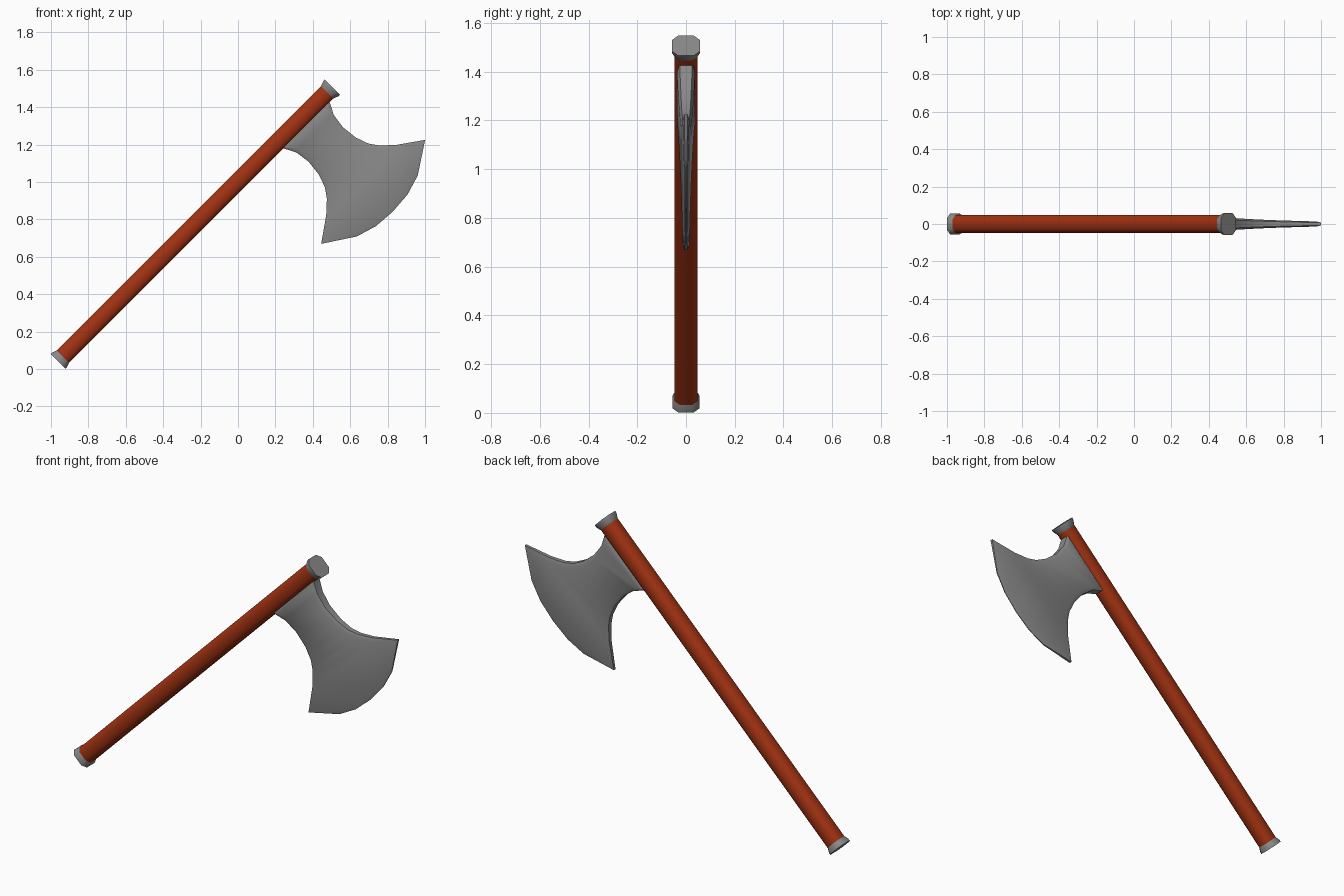
import bpy, bmesh, math
from mathutils import Matrix, Vector

cube = bpy.data.objects.get("Cube")
if cube:
    bpy.data.objects.remove(cube, do_unlink=True)


def material(name, rgb):
    m = bpy.data.materials.new(name)
    m.use_nodes = True
    m.diffuse_color = (*rgb, 1)
    m.node_tree.nodes["Principled BSDF"].inputs["Base Color"].default_value = (*rgb, 1)
    return m


wood = material("red_brown_wood", (0.36, 0.032, 0.006))
steel = material("grey_steel", (0.25, 0.25, 0.25))

# Local frame: z runs up the handle, x points toward the cutting edge
LENGTH = 2.073
FRAME = Matrix.Translation((-0.961, 0, 0.041)) @ Matrix.Rotation(math.radians(45), 4, "Y")


def finish(bm, name, mat, angle):
    bmesh.ops.recalc_face_normals(bm, faces=bm.faces)
    bm.transform(FRAME)
    mesh = bpy.data.meshes.new(name)
    bm.to_mesh(mesh)
    bm.free()
    mesh.materials.append(mat)
    ob = bpy.data.objects.new(name, mesh)
    bpy.context.collection.objects.link(ob)
    bpy.ops.object.select_all(action="DESELECT")
    ob.select_set(True)
    bpy.context.view_layer.objects.active = ob
    bpy.ops.object.shade_smooth_by_angle(angle=math.radians(angle))


def loft(name, mat, sections):
    """Chamfered-square rings (height, half depth) joined into a closed bar."""
    bm = bmesh.new()
    rings = []
    for s, h in sections:
        c = h * 0.55
        pts = [(h, -c), (h, c), (c, h), (-c, h), (-h, c), (-h, -c), (-c, -h), (c, -h)]
        rings.append([bm.verts.new((x, y, s)) for x, y in pts])
    for a, b in zip(rings, rings[1:]):
        for i in range(len(a)):
            j = (i + 1) % len(a)
            bm.faces.new((a[i], a[j], b[j], b[i]))
    bm.faces.new(rings[0])
    bm.faces.new(rings[-1])
    finish(bm, name, mat, 60)


# Handle and flared end caps
loft("handle", wood, [(0.02, 0.047), (LENGTH - 0.02, 0.047)])
loft("bottom_cap", steel, [(0, 0.056), (0.012, 0.055), (0.038, 0.046)])
loft("top_cap", steel, [(LENGTH, 0.058), (LENGTH - 0.012, 0.057), (LENGTH - 0.042, 0.046)])

# Blade: half outline (distance from handle axis, offset along it), mirrored
half = [(0.04, 0.178), (0.11, 0.142), (0.19, 0.130), (0.28, 0.140), (0.35, 0.165),
        (0.40, 0.200), (0.46, 0.265), (0.55, 0.393), (0.657, 0.230), (0.690, 0.120)]
outline = half + [(0.699, 0)] + [(v, -u) for v, u in reversed(half)]
MIDDLE = 1.831

bm = bmesh.new()
sides = [[bm.verts.new((v, sign * max(0.0015, 0.027 - 0.036 * v), MIDDLE + u))
          for v, u in outline] for sign in (-1, 1)]
caps = [bm.faces.new(ring) for ring in sides]
for i in range(len(outline)):
    j = (i + 1) % len(outline)
    bm.faces.new((sides[0][i], sides[0][j], sides[1][j], sides[1][i]))
bmesh.ops.recalc_face_normals(bm, faces=bm.faces)
bmesh.ops.inset_individual(bm, faces=caps, thickness=0.02, use_even_offset=True)
# Raise the inset faces so each side has a bevelled border and a wedge taper
for f in caps:
    for vert in f.verts:
        vert.co.y = math.copysign(0.040 - 0.048 * vert.co.x, vert.co.y)
finish(bm, "axe_blade", steel, 40)
